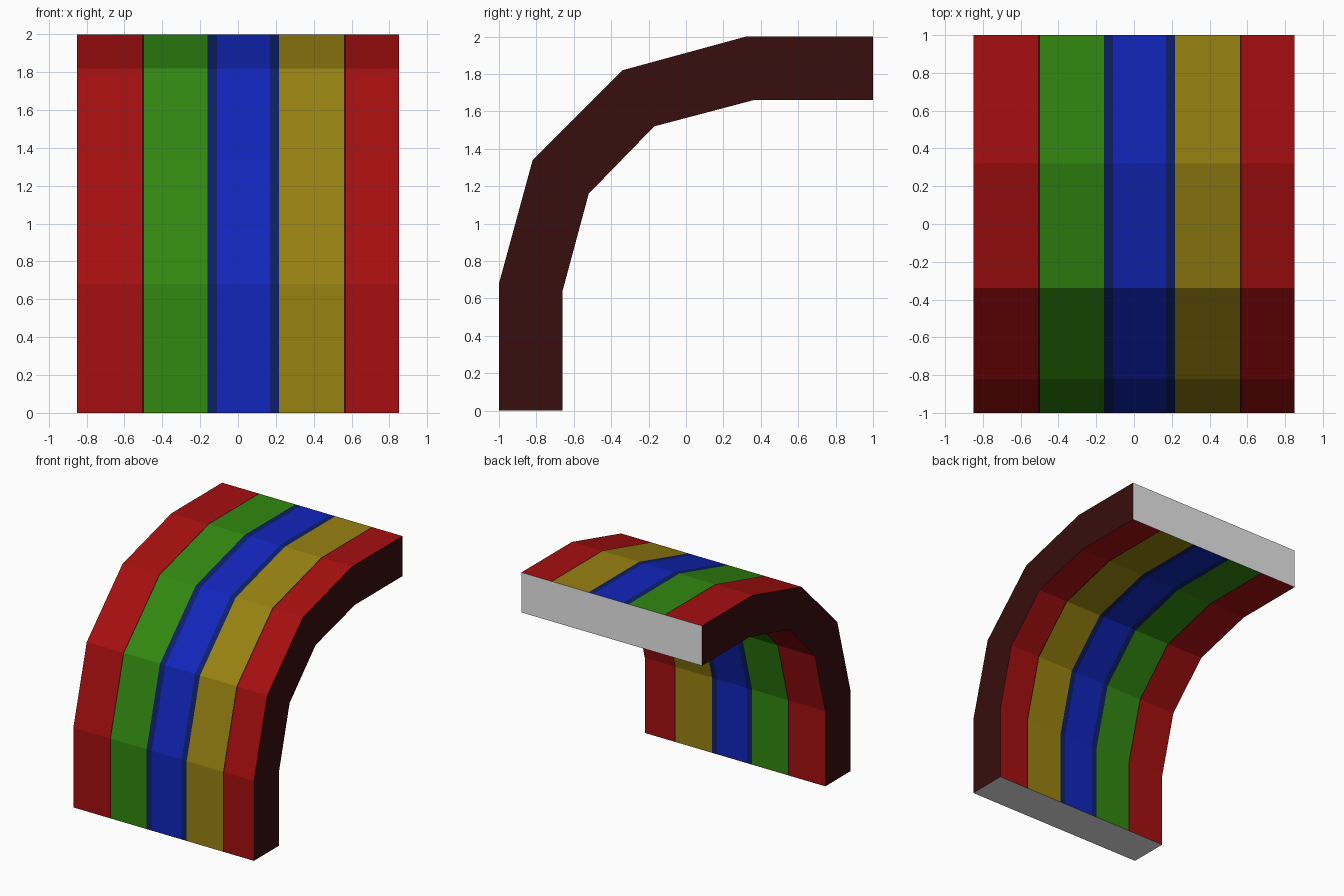
import bpy, bmesh

if "Cube" in bpy.data.objects:
    bpy.data.objects.remove(bpy.data.objects["Cube"])


def material(name, rgb):
    """Flat material from an sRGB 0-255 colour."""
    lin = [(c / 255 / 12.92 if c <= 10 else ((c / 255 + 0.055) / 1.055) ** 2.4) for c in rgb]
    m = bpy.data.materials.new(name)
    m.diffuse_color = (*lin, 1)
    m.use_nodes = True
    m.node_tree.nodes["Principled BSDF"].inputs["Base Color"].default_value = m.diffuse_color
    return m


names = ["red", "dark maroon", "green", "navy", "blue", "yellow", "light grey"]
colours = [(166, 15, 16), (56, 14, 14), (50, 136, 16), (13, 32, 104),
           (17, 38, 188), (152, 130, 17), (231, 231, 231)]
index = {n: i for i, n in enumerate(names)}

# Faceted quarter-bend profile (y, z): outer and inner edges, foot to far end
outer = [(-1, 0), (-1, .68), (-.82, 1.34), (-.34, 1.82), (.32, 2), (1, 2)]
inner = [(-.66, 0), (-.66, .64), (-.52, 1.16), (-.17, 1.52), (.36, 1.66), (1, 1.66)]

# Lengthwise stripes: right-hand edge and colour, from left to right
left = -.85
stripes = [(-.507, "red"), (-.497, "dark maroon"), (-.16, "green"), (-.11, "navy"),
           (.17, "blue"), (.217, "navy"), (.56, "yellow"), (.57, "dark maroon"), (.85, "red")]

bm = bmesh.new()


def face(verts, colour):
    bm.faces.new(verts).material_index = index[colour]


def section(x):
    return [[bm.verts.new((x, y, z)) for y, z in edge] for edge in (outer, inner)]


def side(sec):
    o, i = sec
    for k in range(len(o) - 1):
        face((o[k], o[k + 1], i[k + 1], i[k]), "dark maroon")


# Striped outer and inner skins with grey end caps
a = section(left)
side(a)
for right, colour in stripes:
    b = section(right)
    for ea, eb in zip(a, b):
        for k in range(len(ea) - 1):
            face((ea[k], eb[k], eb[k + 1], ea[k + 1]), colour)
    for k in (0, -1):
        face((a[0][k], b[0][k], b[1][k], a[1][k]), "light grey")
    a = b
side(a)

bmesh.ops.recalc_face_normals(bm, faces=bm.faces[:])
mesh = bpy.data.meshes.new("striped_bend")
bm.to_mesh(mesh)
bm.free()
for n, c in zip(names, colours):
    mesh.materials.append(material(n, c))
obj = bpy.data.objects.new("striped_bend", mesh)
bpy.context.collection.objects.link(obj)
